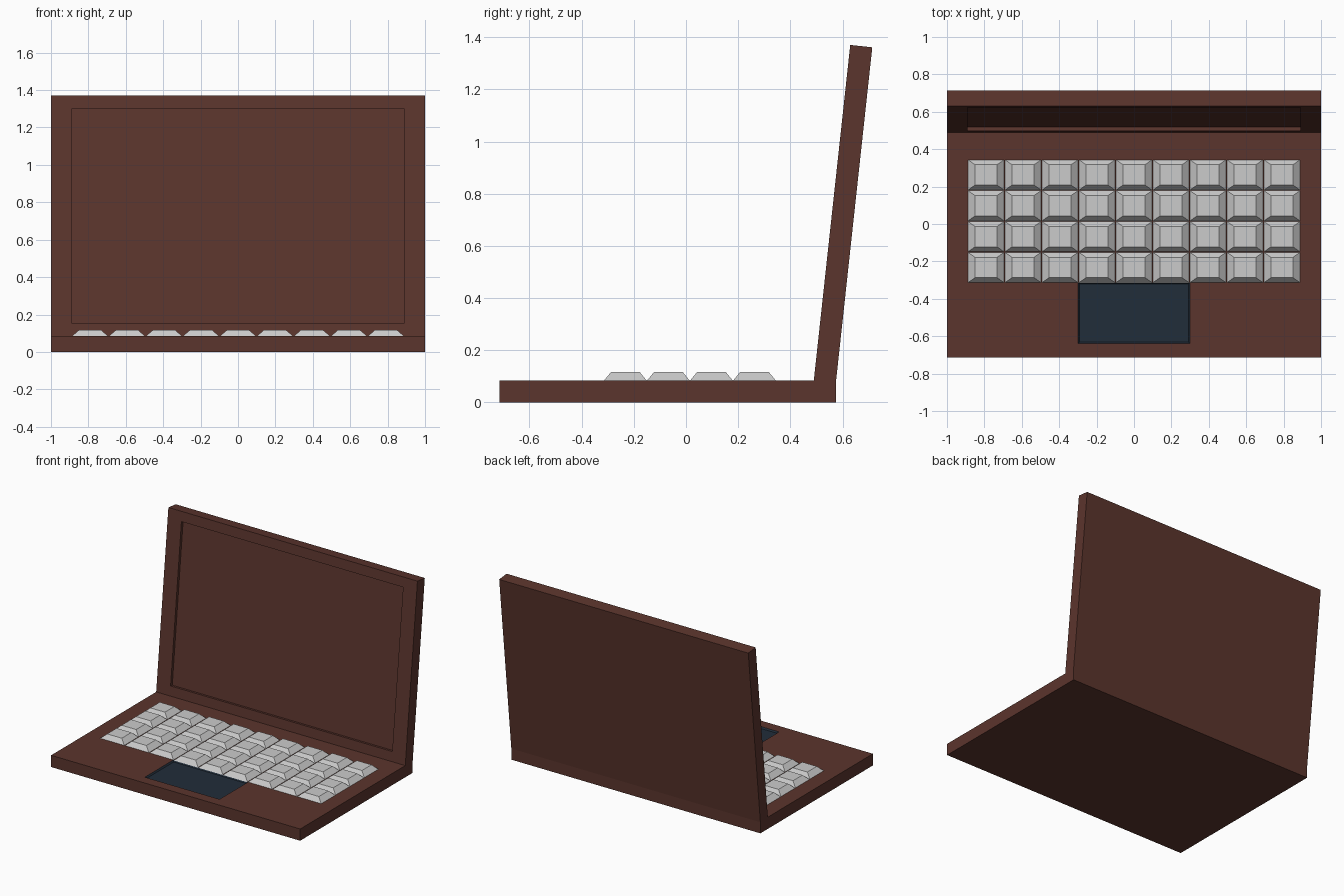
import bpy, bmesh, math

if "Cube" in bpy.data.objects:
    bpy.data.objects.remove(bpy.data.objects["Cube"])


def material(name, rgb):
    m = bpy.data.materials.new(name)
    m.diffuse_color = (*rgb, 1)
    m.use_nodes = True
    m.node_tree.nodes["Principled BSDF"].inputs["Base Color"].default_value = m.diffuse_color
    return m


brown = material("brown_shell", (0.105, 0.035, 0.026))
navy = material("navy_pad", (0.015, 0.026, 0.042))


def ring(bm, x0, x1, y0, y1, z):
    return [bm.verts.new((x, y, z)) for x, y in ((x0, y0), (x1, y0), (x1, y1), (x0, y1))]


def bridge(bm, a, b):
    for i in range(4):
        j = (i + 1) % 4
        bm.faces.new((a[i], a[j], b[j], b[i]))


def finish(bm, name, mats=()):
    bmesh.ops.recalc_face_normals(bm, faces=bm.faces[:])
    mesh = bpy.data.meshes.new(name)
    bm.to_mesh(mesh)
    bm.free()
    for m in mats:
        mesh.materials.append(m)
    ob = bpy.data.objects.new(name, mesh)
    bpy.context.collection.objects.link(ob)
    return ob


def recessed_slab(name, outer, hole, thick, depth, taper, mats):
    """Slab with its top at local z = 0 and a sunken rectangular panel."""
    x0, x1, y0, y1 = hole
    bm = bmesh.new()
    bottom = ring(bm, *outer, -thick)
    top = ring(bm, *outer, 0)
    rim = ring(bm, *hole, 0)
    floor = ring(bm, x0 + taper, x1 - taper, y0 + taper, y1 - taper, -depth)
    bm.faces.new(bottom)
    for a, b in ((bottom, top), (top, rim), (rim, floor)):
        bridge(bm, a, b)
    panel = bm.faces.new(floor)
    if len(mats) > 1:
        panel.material_index = 1
        for f in rim[0].link_faces[:] + rim[2].link_faces[:]:
            if any(v in floor for v in f.verts):
                f.material_index = 1
    return finish(bm, name, mats)


T = 0.085

# Base with trackpad well
base = recessed_slab("base", (-1, 1, -0.715, 0.575), (-0.3, 0.3, -0.64, -0.312),
                     T, 0.01, 0.008, (brown, navy))
base.location.z = T

# Lid with sunken screen, leaning back from the hinge line
lid = recessed_slab("screen_lid", (-1, 1, 0, 1.293), (-0.89, 0.89, 0.07, 1.222),
                    T, 0.02, 0, (brown,))
lid.location = (0, 0.49, T)
lid.rotation_euler.x = math.radians(90 - 6.2)

# Keyboard: 4 rows of 9 tapered keys
COLS, ROWS = 9, 4
px, py = 1.78 / COLS, 0.66 / ROWS
bm = bmesh.new()
for r in range(ROWS):
    for c in range(COLS):
        x, y = -0.89 + c * px, -0.315 + r * py
        low = ring(bm, x, x + px, y, y + py, T - 0.002)
        high = ring(bm, x + 0.04, x + px - 0.04, y + 0.028, y + py - 0.028, 0.117)
        bridge(bm, low, high)
        bm.faces.new(low)
        bm.faces.new(high)
finish(bm, "keyboard_keys")
